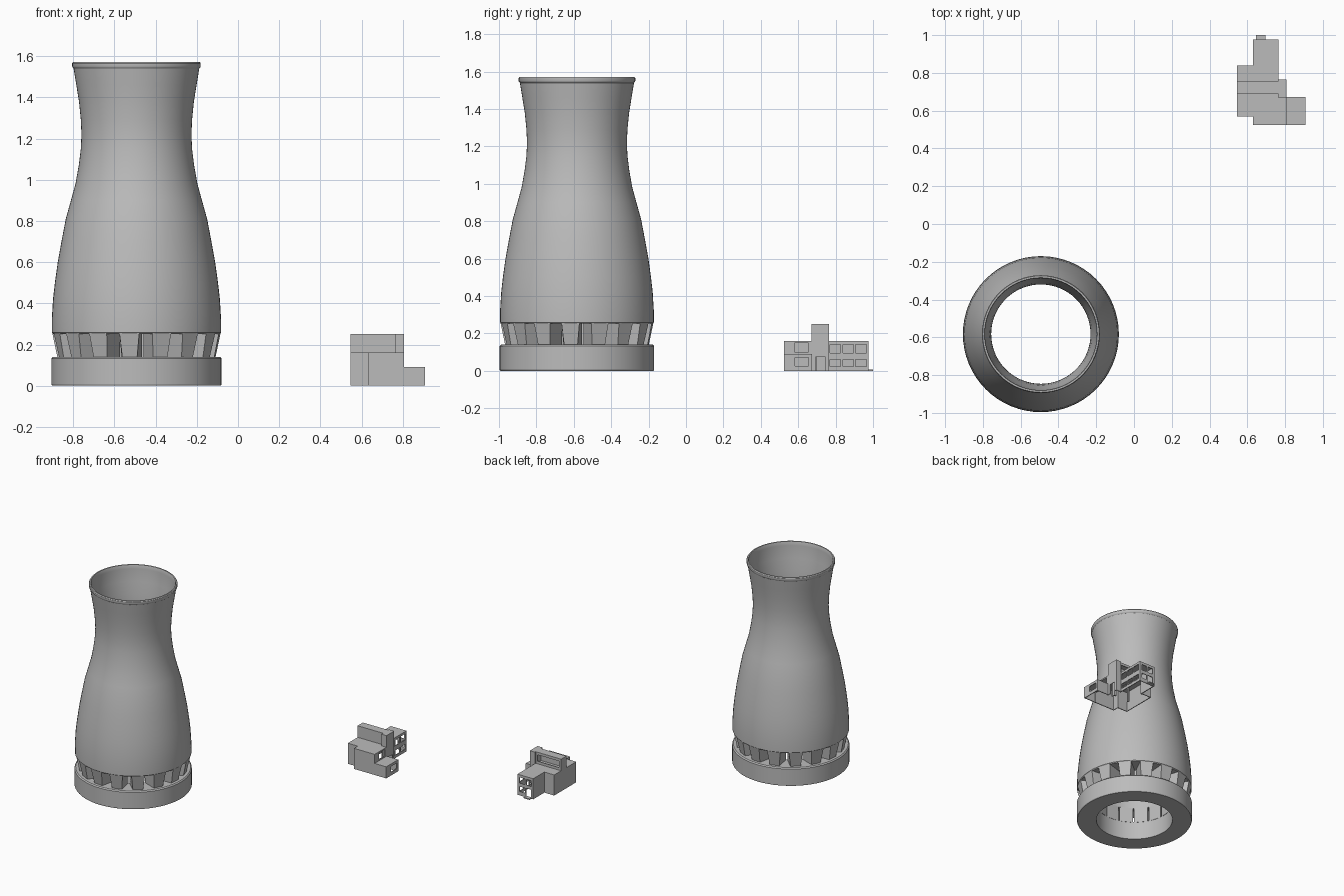
import bpy, bmesh, math

CX, CY = -0.493, -0.583   # tower axis

grey = bpy.data.materials.new("concrete_grey")
grey.diffuse_color = (0.5, 0.5, 0.5, 1)


def finish(name, bm, smooth=False):
    bmesh.ops.recalc_face_normals(bm, faces=bm.faces[:])
    me = bpy.data.meshes.new(name)
    bm.to_mesh(me)
    bm.free()
    me.materials.append(grey)
    ob = bpy.data.objects.new(name, me)
    bpy.context.collection.objects.link(ob)
    if smooth:
        bpy.ops.object.select_all(action='DESELECT')
        ob.select_set(True)
        bpy.context.view_layer.objects.active = ob
        bpy.ops.object.shade_smooth_by_angle(angle=math.radians(30))
    return ob


def lathe(name, profile, n=64):
    """Closed (radius, z) profile turned around the tower axis."""
    bm = bmesh.new()
    rings = []
    for i in range(n):
        a = 2 * math.pi * i / n
        rings.append([bm.verts.new((CX + r * math.cos(a), CY + r * math.sin(a), z))
                      for r, z in profile])
    m = len(profile)
    for i in range(n):
        p, q = rings[i], rings[(i + 1) % n]
        for j in range(m):
            k = (j + 1) % m
            bm.faces.new((p[j], q[j], q[k], p[k]))
    return finish(name, bm, True)


def hexa(bm, pts):
    v = [bm.verts.new(p) for p in pts]
    for f in ((0, 1, 2, 3), (4, 5, 6, 7), (0, 1, 5, 4),
              (1, 2, 6, 5), (2, 3, 7, 6), (3, 0, 4, 7)):
        bm.faces.new([v[i] for i in f])


def box(name, x0, x1, y0, y1, z0, z1):
    bm = bmesh.new()
    hexa(bm, [(x, y, z) for z in (z0, z1)
              for x, y in ((x0, y0), (x1, y0), (x1, y1), (x0, y1))])
    return finish(name, bm)


def hollow(name, b, holes=(), t=0.006):
    """Thin-walled block, open underneath, with openings cut in it."""
    x0, x1, y0, y1, z0, z1 = b
    ob = box(name, *b)
    cuts = [(x0 + t, x1 - t, y0 + t, y1 - t, z0 - 0.02, z1 - t), *holes]
    cutters = []
    for c in cuts:
        cutter = box("cutter", *c)
        cutter.hide_render = True
        mod = ob.modifiers.new("cut", 'BOOLEAN')
        mod.operation, mod.solver, mod.object = 'DIFFERENCE', 'EXACT', cutter
        cutters.append(cutter)
    bpy.context.view_layer.update()
    dg = bpy.context.evaluated_depsgraph_get()
    me = bpy.data.meshes.new_from_object(ob.evaluated_get(dg))
    ob.modifiers.clear()
    ob.data = me
    for c in cutters:
        bpy.data.objects.remove(c)
    return ob


# tower base ring
lathe("tower_base", [(0.273, 0), (0.409, 0), (0.413, 0.006), (0.413, 0.132),
                     (0.405, 0.14), (0.273, 0.14)])

# curved tower shell with rim and inner flue
outer = [(0.405, 0.252), (0.411, 0.258), (0.411, 0.32), (0.405, 0.42), (0.396, 0.5),
         (0.382, 0.6), (0.364, 0.7), (0.343, 0.81), (0.318, 0.9), (0.296, 0.98),
         (0.28, 1.07), (0.27, 1.15), (0.267, 1.22), (0.27, 1.29), (0.279, 1.38),
         (0.292, 1.46), (0.305, 1.54)]
rim = [(0.31, 1.545), (0.312, 1.55), (0.312, 1.565), (0.308, 1.571), (0.299, 1.571),
       (0.296, 1.565), (0.296, 1.54)]
inner = [(0.283, 1.45), (0.271, 1.36), (0.264, 1.28), (0.263, 1.2), (0.266, 1.1),
         (0.272, 1.0), (0.273, 0.252)]
lathe("tower_shell", outer + rim + inner)

# radial supports of the air inlet, nearly touching at the inside
bm = bmesh.new()
for i in range(16):
    a = math.radians(-4.9 + 22.5 * i)
    c, s = math.cos(a), math.sin(a)
    pts = []
    for z, w, ro in ((0.138, 0.036, 0.382), (0.256, 0.048, 0.406)):
        for r, h in ((0.27, -0.049), (ro, -w), (ro, w), (0.27, 0.049)):
            pts.append((CX + r * c - h * s, CY + r * s + h * c, z))
    hexa(bm, pts)
finish("inlet_supports", bm)

# rear wing with side windows, end windows, door and inner passages
holes = [(0.745, 0.78, y, y + 0.057, z0, z1)
         for y in (0.77, 0.839, 0.907) for z0, z1 in ((0.095, 0.142), (0.022, 0.06))]
holes += [(x, x + 0.044, 0.96, 0.99, 0.095, 0.14) for x in (0.645, 0.702)]
holes += [(0.648, 0.692, 0.96, 0.99, 0.008, 0.07), (0.702, 0.746, 0.96, 0.99, 0.03, 0.068),
          (0.64, 0.75, 0.67, 0.71, -0.02, 0.152), (0.745, 0.78, 0.70, 0.755, -0.02, 0.152),
          (0.61, 0.65, 0.70, 0.83, -0.02, 0.152)]
hollow("rear_wing", (0.63, 0.765, 0.69, 0.977, 0, 0.16), holes)
box("door_step", 0.645, 0.695, 0.97, 1.0, 0, 0.008)

# left block
hollow("left_block", (0.545, 0.632, 0.57, 0.84, 0, 0.16),
       [(0.61, 0.65, 0.58, 0.83, -0.02, 0.152)])

# front block with upper window, and low annex with window
hollow("front_block", (0.63, 0.807, 0.525, 0.692, 0, 0.16),
       [(0.79, 0.82, 0.58, 0.655, 0.1, 0.15), (0.64, 0.797, 0.68, 0.71, -0.02, 0.152),
        (0.61, 0.65, 0.58, 0.68, -0.02, 0.152), (0.79, 0.82, 0.535, 0.665, -0.02, 0.082)])
hollow("low_annex", (0.805, 0.907, 0.525, 0.673, 0, 0.09),
       [(0.89, 0.92, 0.582, 0.655, 0.026, 0.07), (0.79, 0.82, 0.535, 0.665, -0.02, 0.082)])

# raised upper storey with a long rear window
hollow("upper_storey", (0.545, 0.767, 0.69, 0.755, 0.158, 0.25),
       [(0.565, 0.75, 0.74, 0.77, 0.18, 0.23)])

# stair tower with entrance door and passage
hollow("stair_tower", (0.763, 0.807, 0.67, 0.765, 0, 0.25),
       [(0.79, 0.82, 0.685, 0.745, -0.02, 0.075), (0.75, 0.78, 0.70, 0.755, -0.02, 0.152),
        (0.772, 0.8, 0.66, 0.7, -0.02, 0.152)])
